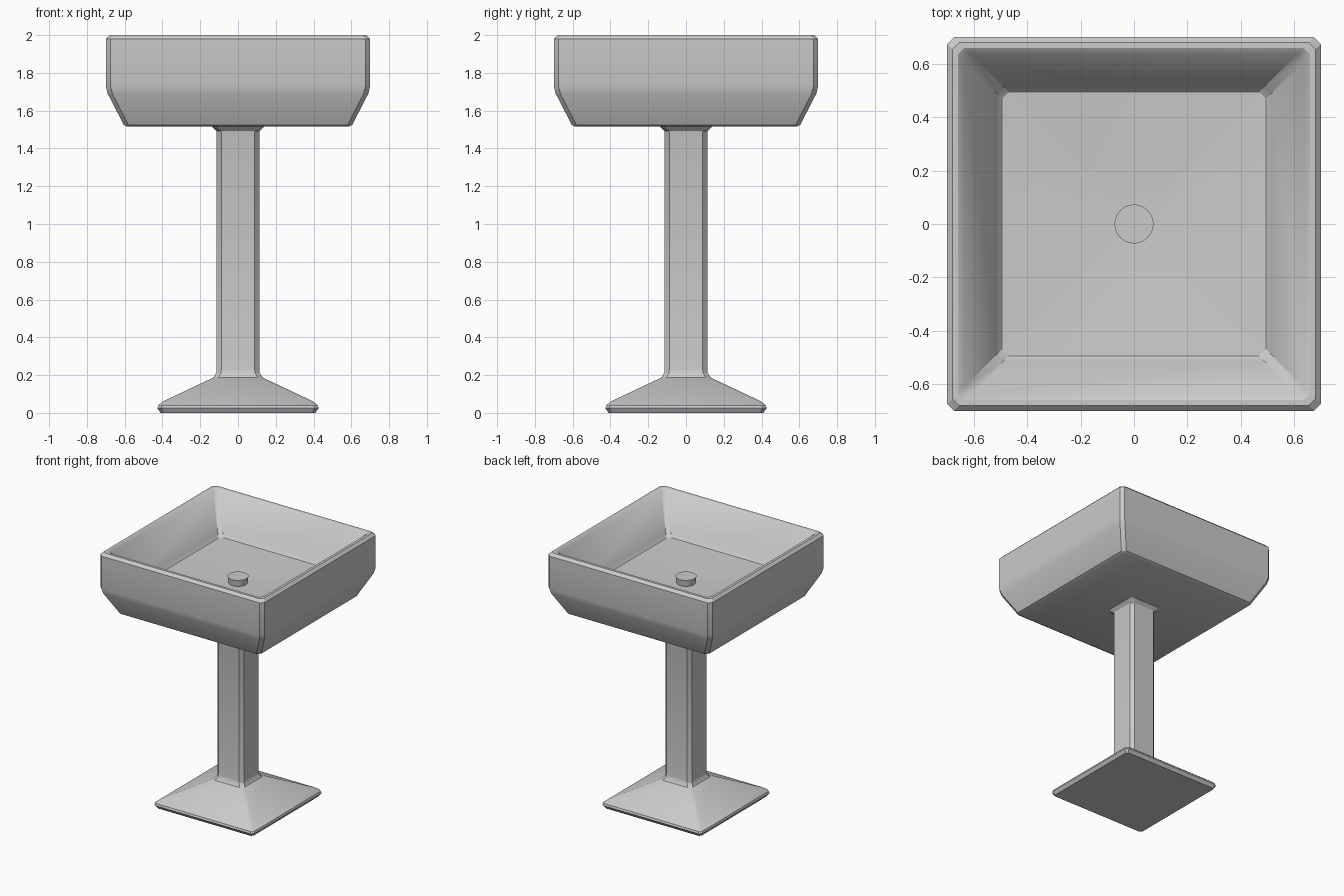
import bpy, math

if "Cube" in bpy.data.objects:
    bpy.data.objects.remove(bpy.data.objects["Cube"])


def shade(obj):
    bpy.ops.object.select_all(action='DESELECT')
    obj.select_set(True)
    bpy.context.view_layer.objects.active = obj
    bpy.ops.object.shade_smooth_by_angle(angle=math.radians(28))


def square_loft(name, profile):
    """Loft chamfered squares given as (half width, corner chamfer, z)."""
    verts, faces = [], []
    for h, c, z in profile:
        k = h - c
        verts += [(x, y, z) for x, y in ((h, -k), (h, k), (k, h), (-k, h),
                                         (-h, k), (-h, -k), (-k, -h), (k, -h))]
    for r in range(len(profile) - 1):
        a = r * 8
        for i in range(8):
            j = (i + 1) % 8
            faces.append((a + i, a + j, a + 8 + j, a + 8 + i))
    last = (len(profile) - 1) * 8
    faces += [tuple(reversed(range(8))), tuple(range(last, last + 8))]
    mesh = bpy.data.meshes.new(name)
    mesh.from_pydata(verts, [], faces)
    obj = bpy.data.objects.new(name, mesh)
    bpy.context.collection.objects.link(obj)
    shade(obj)
    return obj


# Basin: outer shell, over the rim, down the inside to a gently dished floor
square_loft("basin", [
    (0.585, 0.015, 1.515), (0.605, 0.025, 1.525), (0.69, 0.025, 1.69),
    (0.70, 0.025, 1.73), (0.70, 0.025, 1.98), (0.68, 0.025, 2.0),
    (0.66, 0.025, 2.0), (0.637, 0.025, 1.98), (0.515, 0.025, 1.74),
    (0.495, 0.025, 1.72), (0.20, 0.02, 1.695), (0.07, 0.01, 1.69)])

# Pedestal: flared foot, square column and small collar under the basin
square_loft("pedestal", [
    (0.41, 0.015, 0.0), (0.427, 0.02, 0.025), (0.422, 0.02, 0.04),
    (0.395, 0.02, 0.062), (0.13, 0.025, 0.187), (0.115, 0.025, 0.212),
    (0.113, 0.025, 0.23), (0.113, 0.025, 1.485), (0.115, 0.025, 1.492),
    (0.14, 0.025, 1.516)])

# Drain plug, slightly wider at the top
bpy.ops.mesh.primitive_cone_add(vertices=32, radius1=0.065, radius2=0.073,
                                depth=0.06, location=(0, 0, 1.71))
drain = bpy.context.object
drain.name = "drain_plug"
shade(drain)
